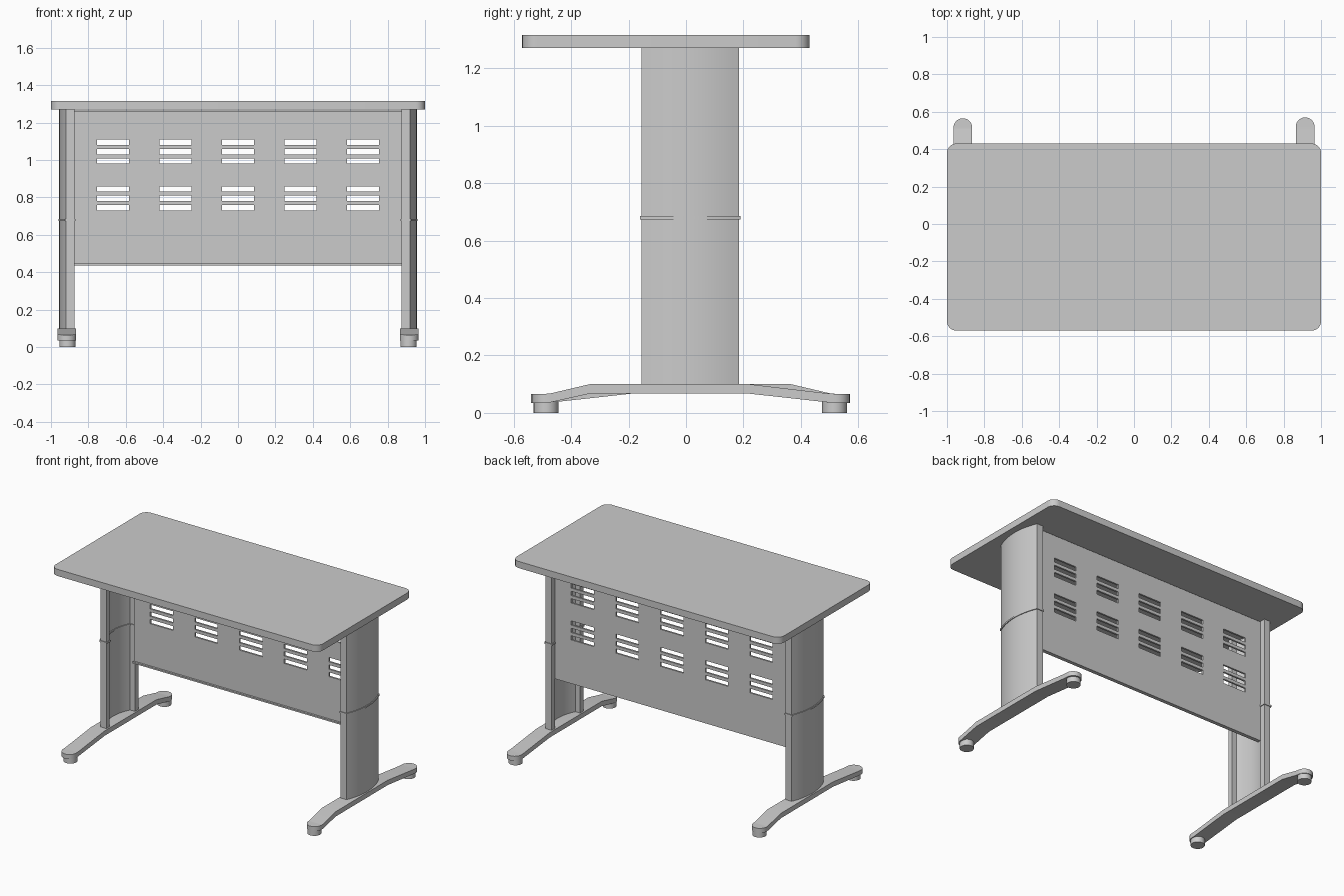
import bpy, bmesh
from math import sin, cos, pi, radians

if "Cube" in bpy.data.objects:
    bpy.data.objects.remove(bpy.data.objects["Cube"])


def finish(name, bm, smooth=True):
    bmesh.ops.remove_doubles(bm, verts=bm.verts, dist=1e-5)
    bmesh.ops.recalc_face_normals(bm, faces=bm.faces)
    mesh = bpy.data.meshes.new(name)
    bm.to_mesh(mesh)
    bm.free()
    ob = bpy.data.objects.new(name, mesh)
    bpy.context.collection.objects.link(ob)
    if smooth:
        bpy.ops.object.select_all(action='DESELECT')
        ob.select_set(True)
        bpy.context.view_layer.objects.active = ob
        bpy.ops.object.shade_smooth_by_angle(angle=radians(30))
    return ob


def prism(name, outline, z0, z1):
    bm = bmesh.new()
    face = bm.faces.new([bm.verts.new((x, y, z0)) for x, y in outline])
    ext = bmesh.ops.extrude_face_region(bm, geom=[face])
    verts = [v for v in ext["geom"] if isinstance(v, bmesh.types.BMVert)]
    bmesh.ops.translate(bm, verts=verts, vec=(0, 0, z1 - z0))
    return finish(name, bm)


def box(name, x0, x1, y0, y1, z0, z1):
    return prism(name, [(x0, y0), (x1, y0), (x1, y1), (x0, y1)], z0, z1)


# Tabletop with rounded corners
R = 0.05
top = []
for k, (cx, cy) in enumerate([(1 - R, 0.43 - R), (-1 + R, 0.43 - R),
                              (-1 + R, -0.57 + R), (1 - R, -0.57 + R)]):
    for i in range(9):
        a = k * pi / 2 + i * pi / 16
        top.append((cx + R * cos(a), cy + R * sin(a)))
prism("tabletop", top, 1.27, 1.315)


# Column section: two end posts joined by a curved outer shell, open inside
def section(o, side):
    ya, yb, n = -0.155, 0.185, 16

    def arc(x, bulge, y0, y1):
        return [(x + bulge * (1 - (2 * i / n - 1) ** 2), y0 + (y1 - y0) * i / n)
                for i in range(n + 1)]

    pts = [(0.875 - o, ya - o)] + arc(0.92 + o, 0.036, ya - o, yb + o)
    pts += [(0.875 - o, yb + o), (0.875 - o, yb - 0.035 - o)]
    pts += arc(0.911 - o, 0.034, yb - 0.035 - o, ya + 0.035 + o)
    pts += [(0.875 - o, ya + 0.035 + o)]
    return [(side * x, y) for x, y in pts]


# Foot: lofted rectangles with rounded ends, one steep and one long slope
def foot(name, side):
    r, ya, yb, xc = 0.05, -0.535, 0.57, 0.915
    profile = [(ya, 0.065, 0.034), (-0.475, 0.067, 0.036), (-0.335, 0.1, 0.067),
               (0.22, 0.1, 0.067), (0.5, 0.067, 0.036), (yb, 0.065, 0.034)]
    ends = [r * (1 - cos(i * pi / 16)) for i in range(9)]
    ys = [ya + d for d in ends] + [-0.475, -0.335, 0.22, 0.5] + [yb - d for d in ends[::-1]]
    bm = bmesh.new()
    rings = []
    for y in ys:
        for (p, t0, b0), (q, t1, b1) in zip(profile, profile[1:]):
            if y <= q + 1e-9:
                f = (y - p) / (q - p)
                t, b = t0 + (t1 - t0) * f, b0 + (b1 - b0) * f
                break
        d = max(0, r - min(y - ya, yb - y))
        w = max(0, r * r - d * d) ** 0.5
        yy = y if side > 0 else 0.03 - y
        rings.append([bm.verts.new((side * (xc + sx * w), yy, z))
                      for sx, z in ((-1, b), (1, b), (1, t), (-1, t))])
    for a, c in zip(rings, rings[1:]):
        for i in range(4):
            j = (i + 1) % 4
            bm.faces.new((a[i], a[j], c[j], c[i]))
    finish(name, bm)


def pad(name, x, y):
    circle = [(x + 0.043 * cos(i * pi / 16), y + 0.043 * sin(i * pi / 16)) for i in range(32)]
    prism(name, circle, 0, 0.04)


for label, s in (("left", -1), ("right", 1)):
    prism(label + "_column", section(0, s), 0.098, 1.27)
    prism(label + "_column_band", section(0.005, s), 0.674, 0.685)
    foot(label + "_foot", s)
    pad(label + "_front_pad", s * 0.912, -0.487)
    pad(label + "_back_pad", s * 0.912, 0.517)

# Modesty panel: grid of faces with the vent slots left out
xs, zs = [-0.875], [0.435]
for c in (-0.668, -0.334, 0, 0.334, 0.668):
    xs += [c - 0.085, c + 0.085]
for z in (0.73, 0.78, 0.83, 0.98, 1.03, 1.08):
    zs += [z, z + 0.029]
xs.append(0.875)
zs.append(1.265)
bm = bmesh.new()
grid = [[bm.verts.new((x, 0.15, z)) for z in zs] for x in xs]
for i in range(len(xs) - 1):
    for j in range(len(zs) - 1):
        if not (i % 2 and j % 2):
            bm.faces.new((grid[i][j], grid[i][j + 1], grid[i + 1][j + 1], grid[i + 1][j]))
bmesh.ops.recalc_face_normals(bm, faces=bm.faces)
panel = finish("modesty_panel", bm, smooth=False)
if panel.data.polygons[0].normal.y < 0:
    panel.data.flip_normals()
solid = panel.modifiers.new("thickness", 'SOLIDIFY')
solid.thickness = 0.012
solid.offset = -1

# Folded lips along the panel edges
box("panel_bottom_lip", -0.875, 0.875, 0.125, 0.14, 0.435, 0.445)
box("panel_top_lip", -0.875, 0.875, 0.125, 0.14, 1.255, 1.265)
